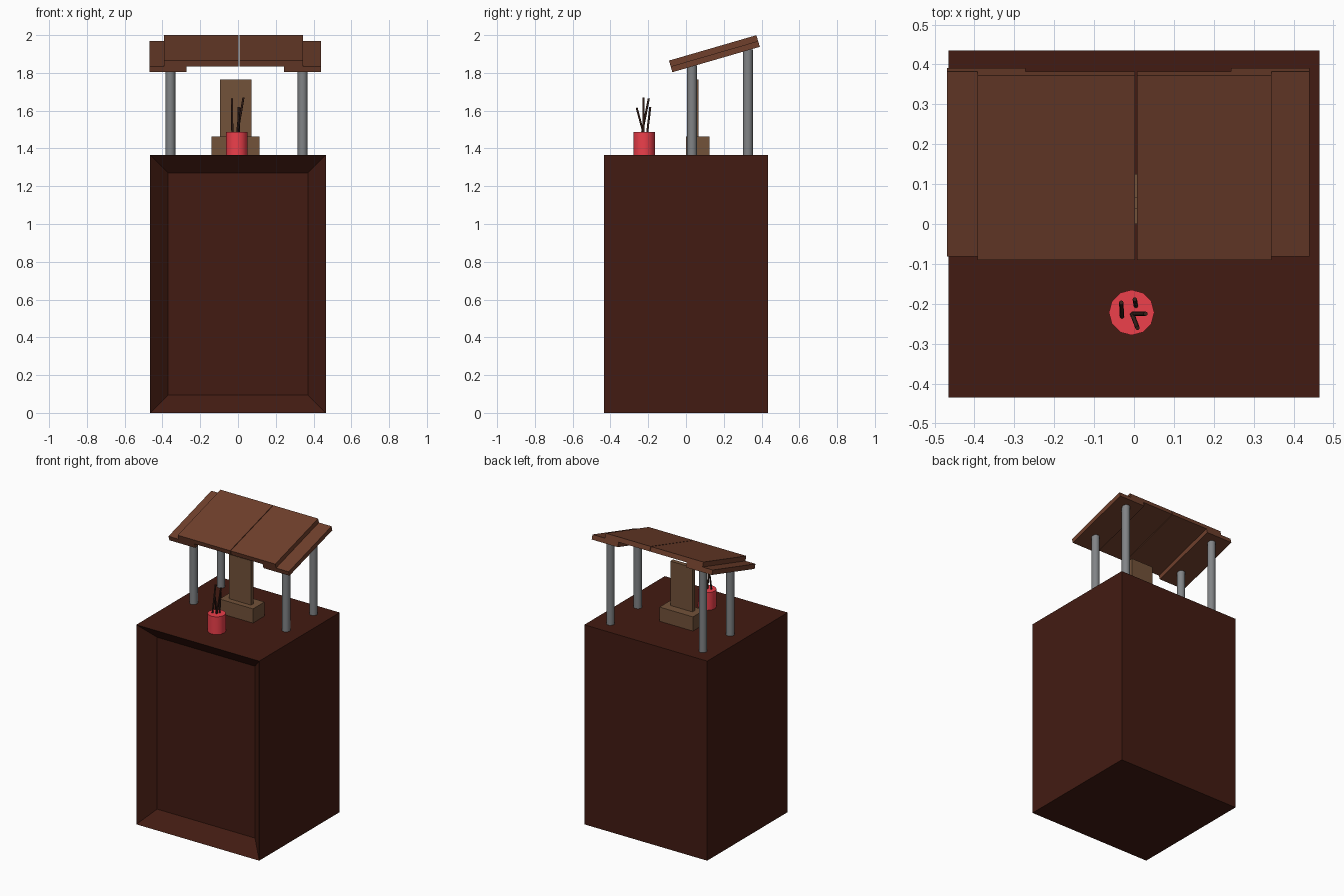
import bpy, bmesh, math
from mathutils import Vector, Matrix

if "Cube" in bpy.data.objects:
    bpy.data.objects.remove(bpy.data.objects["Cube"])


def material(name, r, g, b):
    m = bpy.data.materials.new(name)
    m.diffuse_color = (r, g, b, 1)
    m.use_nodes = True
    m.node_tree.nodes["Principled BSDF"].inputs["Base Color"].default_value = m.diffuse_color
    return m


dark_wood = material("dark_wood", 0.055, 0.011, 0.006)
roof_wood = material("roof_wood", 0.16, 0.05, 0.025)
light_wood = material("light_wood", 0.17, 0.085, 0.042)
red = material("red", 0.85, 0.05, 0.07)
metal = material("metal", 0.22, 0.23, 0.24)
stick_brown = material("stick_brown", 0.04, 0.015, 0.01)


def finish(name, bm, mat, smooth=False):
    me = bpy.data.meshes.new(name)
    bm.to_mesh(me)
    bm.free()
    me.materials.append(mat)
    for p in me.polygons:
        p.use_smooth = smooth and len(p.vertices) == 4
    ob = bpy.data.objects.new(name, me)
    bpy.context.collection.objects.link(ob)
    return ob


def box_bm(lo, hi):
    lo, hi = Vector(lo), Vector(hi)
    bm = bmesh.new()
    bmesh.ops.create_cube(bm, size=1)
    bmesh.ops.scale(bm, vec=hi - lo, verts=bm.verts)
    bmesh.ops.translate(bm, vec=(lo + hi) / 2, verts=bm.verts)
    return bm


def rod(name, a, b, r, sides, mat):
    a, b = Vector(a), Vector(b)
    bm = bmesh.new()
    rot = (b - a).to_track_quat('Z', 'Y').to_matrix().to_4x4()
    bmesh.ops.create_cone(bm, cap_ends=True, segments=sides, radius1=r, radius2=r,
                          depth=(b - a).length,
                          matrix=Matrix.Translation((a + b) / 2) @ rot)
    return finish(name, bm, mat, True)


# cabinet with a bevelled recess in the front face
TOP = 1.365
bm = box_bm((-0.465, -0.435, 0), (0.465, 0.435, TOP))
bm.normal_update()
front = min(bm.faces, key=lambda f: f.calc_center_median().y)
bmesh.ops.inset_region(bm, faces=[front], thickness=0.134, depth=0)
bmesh.ops.translate(bm, vec=(0, 0.09, 0), verts=front.verts)
finish("cabinet", bm, dark_wood)

# tablet and its base
finish("tablet_base", box_bm((-0.14, 0.0, TOP), (0.113, 0.125, 1.462)), light_wood)
finish("tablet", box_bm((-0.095, 0.038, 1.462), (0.072, 0.067, 1.765)), light_wood)

# roof posts
for x, side in ((-0.358, "left"), (0.342, "right")):
    rod(f"front_post_{side}", (x, 0.032, TOP), (x, 0.032, 1.838), 0.026, 16, metal)
    rod(f"back_post_{side}", (x, 0.328, TOP), (x, 0.328, 1.925), 0.026, 16, metal)

# sloping roof boards: two upper, two lower at the sides
T, LENGTH = 0.032, 0.482
tilt = Matrix.Translation((0, -0.09, 1.865)) @ Matrix.Rotation(math.radians(16.2), 4, 'X')
for name, x0, x1, layer in (("roof_upper_left", -0.393, 0.003, 0),
                            ("roof_upper_right", 0.007, 0.345, 0),
                            ("roof_lower_left", -0.469, -0.272, 1),
                            ("roof_lower_right", 0.243, 0.440, 1)):
    bm = box_bm((x0, 0, -T * (layer + 1)), (x1, LENGTH, -T * layer))
    bm.transform(tilt)
    finish(name, bm, roof_wood)

# incense pot and sticks
rod("incense_pot", (-0.006, -0.222, TOP), (-0.006, -0.222, 1.486), 0.057, 12, red)
sticks = (((-0.030, -0.235, 1.47), (-0.032, -0.197, 1.665)),
          ((0.005, -0.207, 1.47), (0.002, -0.189, 1.62)),
          ((-0.005, -0.225, 1.47), (0.029, -0.225, 1.67)),
          ((-0.006, -0.222, 1.47), (0.009, -0.261, 1.615)))
for i, (a, b) in enumerate(sticks):
    rod(f"incense_stick_{i + 1}", a, b, 0.0055, 8, stick_brown)
